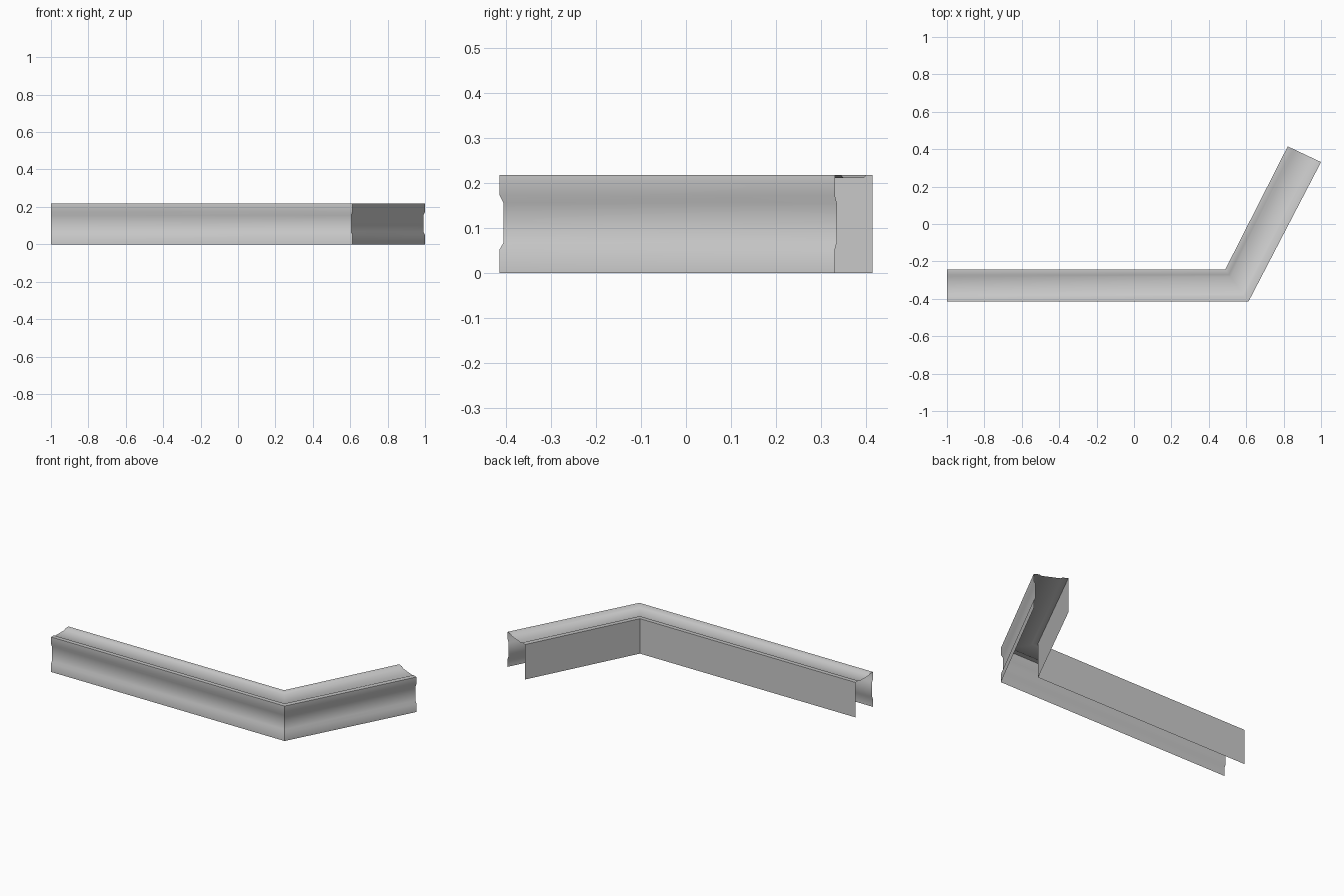
import bpy
import math
from mathutils import Vector

cube = bpy.data.objects.get("Cube")
if cube:
    bpy.data.objects.remove(cube, do_unlink=True)

# One plain grey for the whole trim
grey = bpy.data.materials.new("plain grey")
grey.use_nodes = True
colour = (0.6, 0.6, 0.6, 1)
grey.diffuse_color = colour
grey.node_tree.nodes["Principled BSDF"].inputs["Base Color"].default_value = colour

HEIGHT = 0.218

# Plan of the bent run: outer and inner corner at each station
stations = [((-1, -0.415), (-1, -0.243)),
            ((0.612, -0.415), (0.488, -0.243)),
            ((1, 0.331), (0.822, 0.415))]

# Open section: (share of the way from outer to inner wall, height)
profile = [(0, 0), (0, 0.051), (0.052, 0.067), (0.052, 0.155), (0, 0.173),
           (0, HEIGHT), (0.16, HEIGHT), (0.23, 0.211), (0.77, 0.211),
           (0.84, HEIGHT), (1, HEIGHT), (1, 0)]


def sweep(name, section, plan):
    """Loft an open section through the plan stations."""
    verts, faces = [], []
    n = len(section)
    for outer, inner in plan:
        a, b = Vector(outer), Vector(inner)
        verts += [(*a.lerp(b, t), z) for t, z in section]
    for s in range(len(plan) - 1):
        for i in range(n - 1):
            k = s * n + i
            faces.append((k, k + n, k + n + 1, k + 1))
    mesh = bpy.data.meshes.new(name)
    mesh.from_pydata(verts, [], faces)
    mesh.materials.append(grey)
    obj = bpy.data.objects.new(name, mesh)
    bpy.context.collection.objects.link(obj)
    return obj


# Bent hollow trim with recessed front and top, open below and at the ends
trim = sweep("bent_trim", profile, stations)
bpy.ops.object.select_all(action='DESELECT')
trim.select_set(True)
bpy.context.view_layer.objects.active = trim
bpy.ops.object.shade_smooth_by_angle(angle=math.radians(45))
